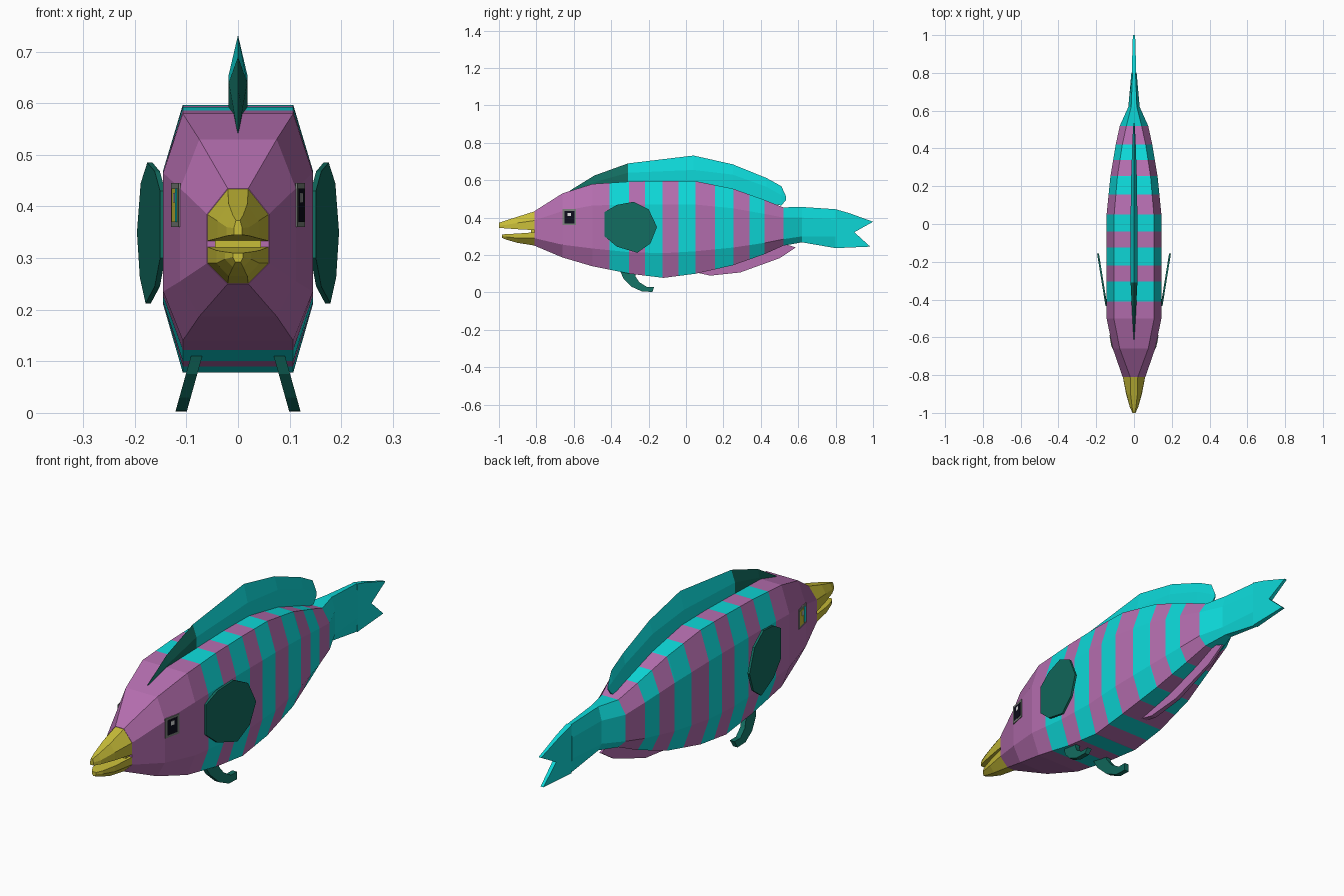
import bpy, bmesh

cube = bpy.data.objects.get("Cube")
if cube:
    bpy.data.objects.remove(cube, do_unlink=True)


def material(name, r, g, b):
    m = bpy.data.materials.new(name)
    m.use_nodes = True
    m.diffuse_color = (r, g, b, 1)
    bsdf = next(n for n in m.node_tree.nodes if n.type == 'BSDF_PRINCIPLED')
    bsdf.inputs["Base Color"].default_value = (r, g, b, 1)
    bsdf.inputs["Roughness"].default_value = 0.8
    return m


purple = material("purple", .46, .155, .43)
teal = material("bright teal", .004, .69, .69)
dark = material("dark teal", .006, .15, .115)
yellow = material("yellow", .58, .51, .04)
grey = material("grey", .2, .22, .2)
black = material("black", .004, .004, .012)
white = material("white", .75, .75, .75)


def build(name, verts, faces, mats, rule=None):
    bm = bmesh.new()
    vs = [bm.verts.new(v) for v in verts]
    for f in faces:
        bm.faces.new([vs[i] for i in f])
    bmesh.ops.recalc_face_normals(bm, faces=bm.faces)
    if rule:
        for f in bm.faces:
            f.material_index = rule(f.calc_center_median())
    mesh = bpy.data.meshes.new(name)
    bm.to_mesh(mesh)
    bm.free()
    for m in mats:
        mesh.materials.append(m)
    ob = bpy.data.objects.new(name, mesh)
    bpy.context.collection.objects.link(ob)
    return ob


def loft(name, rings, mats, rule=None):
    n = len(rings[0])
    faces = [tuple(range(n)), tuple(range(len(rings) * n - n, len(rings) * n))]
    for r in range(len(rings) - 1):
        for i in range(n):
            a, b = r * n + i, r * n + (i + 1) % n
            faces.append((a, b, b + n, a + n))
    return build(name, [v for ring in rings for v in ring], faces, mats, rule)


def plate(name, outline, centre, half, mat):
    """Slab from a (y, z) outline; centre and half give x and half thickness."""
    rings = [[(centre(y, z) + s * half(y, z), y, z) for y, z in outline] for s in (-1, 1)]
    return loft(name, rings, [mat])


def sample(keys, y):
    for a, b in zip(keys, keys[1:]):
        if y <= b[0]:
            t = (y - a[0]) / (b[0] - a[0])
            return [p + (q - p) * t for p, q in zip(a, b)]
    return list(keys[-1])


# Body: y, top, upper side, lower side, bottom, side half width, top half width
body_keys = [
    (-.81, .435, .385, .29, .25, .06, .02),
    (-.66, .53, .435, .255, .187, .112, .075),
    (-.5, .58, .465, .235, .14, .145, .107),
    (-.3, .593, .47, .215, .1, .145, .107),
    (-.12, .597, .47, .21, .078, .145, .107),
    (.05, .595, .47, .22, .1, .145, .105),
    (.25, .555, .45, .24, .145, .125, .088),
    (.42, .495, .42, .265, .205, .097, .062),
    (.52, .455, .4, .285, .25, .075, .04),
    (.62, .457, .4, .3, .268, .03, .015),
    (.8, .445, .39, .3, .237, .014, .008)]
stripes = [-.41, -.305, -.22, -.125, -.04, .05, .155, .255, .34, .42, .52]
stations = sorted({k[0] for k in body_keys} | set(stripes))


def body_ring(y):
    y, top, up, low, bot, w, t = sample(body_keys, y)
    return [(t, y, top), (w, y, up), (w, y, low), (t, y, bot),
            (-t, y, bot), (-w, y, low), (-w, y, up), (-t, y, top)]


loft("body", [body_ring(y) for y in stations], [purple, teal],
     lambda c: sum(c.y > s for s in stripes) % 2)

# Tail fin with a notched end
plate("tail_fin", [(.8, .445), (.87, .425), (1, .378), (.9, .322), (.985, .245), (.8, .237)],
      lambda y, z: 0, lambda y, z: .012 - .03 * (y - .8), teal)


# Jaws: y, lip edge, middle, outer edge, half width, outer half width
def jaw(name, keys):
    loft(name, [[(w, y, lip), (w, y, mid), (t, y, out), (-t, y, out), (-w, y, mid), (-w, y, lip)]
                for y, lip, mid, out, w, t in keys], [yellow])


jaw("upper_jaw", [(-.805, .333, .385, .435, .06, .02), (-.9, .338, .372, .405, .04, .018),
                  (-.97, .343, .36, .383, .022, .01), (-1, .345, .358, .373, .008, .004)])
jaw("lower_jaw", [(-.805, .322, .29, .25, .06, .02), (-.9, .315, .29, .265, .042, .018),
                  (-.96, .312, .298, .282, .025, .01), (-.985, .31, .302, .292, .01, .005)])
plate("mouth_inside", [(-.83, .36), (-.83, .29), (-.8, .29), (-.8, .36)],
      lambda y, z: 0, lambda y, z: .045, yellow)

# Dorsal fin: y, base, middle, ridge, half width
dorsal = [(-.62, .538, .541, .545, .001), (-.49, .56, .59, .625, .009),
          (-.31, .575, .64, .69, .018), (.04, .575, .655, .732, .018),
          (.25, .54, .63, .685, .015), (.43, .48, .565, .612, .009),
          (.51, .465, .52, .568, .005), (.535, .495, .505, .513, .002)]
loft("dorsal_fin", [[(w, y, b), (w, y, m), (0, y, t), (-w, y, m), (-w, y, b)]
                    for y, b, m, t, w in dorsal], [teal, dark], lambda c: int(c.y < -.31))

# Belly fin
plate("belly_fin", [(.04, .11), (.13, .09), (.29, .107), (.5, .183), (.587, .24),
                    (.52, .262), (.3, .2), (.1, .14)],
      lambda y, z: 0, lambda y, z: .014 - .017 * y, purple)

# Paired fins
side_outline = [(-.435, .43), (-.37, .468), (-.28, .485), (-.2, .445), (-.155, .35),
                (-.19, .262), (-.26, .212), (-.37, .245), (-.435, .3)]
hook_outline = [(-.35, .11), (-.335, .075), (-.29, .03), (-.235, .005), (-.18, .003), (-.17, .03),
                (-.21, .03), (-.25, .055), (-.27, .085), (-.27, .11)]
for s, side in ((1, "left"), (-1, "right")):
    plate(side + "_side_fin", side_outline,
          lambda y, z: s * (.146 + .16 * (y + .435)), lambda y, z: .005, dark)
    plate(side + "_pelvic_fin", hook_outline,
          lambda y, z: s * (.111 - .28 * z), lambda y, z: .011, dark)

    # Eye made of thin stacked plates
    def eye_part(name, y0, y1, z0, z1, lift, mat):
        plate(side + name, [(y0, z0), (y1, z0), (y1, z1), (y0, z1)],
              lambda y, z: s * (.112 + .206 * (y + .66) + lift), lambda y, z: .002, mat)

    eye_part("_eye_frame", -.66, -.587, .36, .445, .001, grey)
    eye_part("_eye", -.65, -.597, .37, .435, .002, black if s > 0 else yellow)
    eye_part("_eye_glint", -.633, -.615, .408, .426, .003, white)
    if s < 0:
        eye_part("_eye_corner", -.65, -.636, .37, .435, .003, teal)
